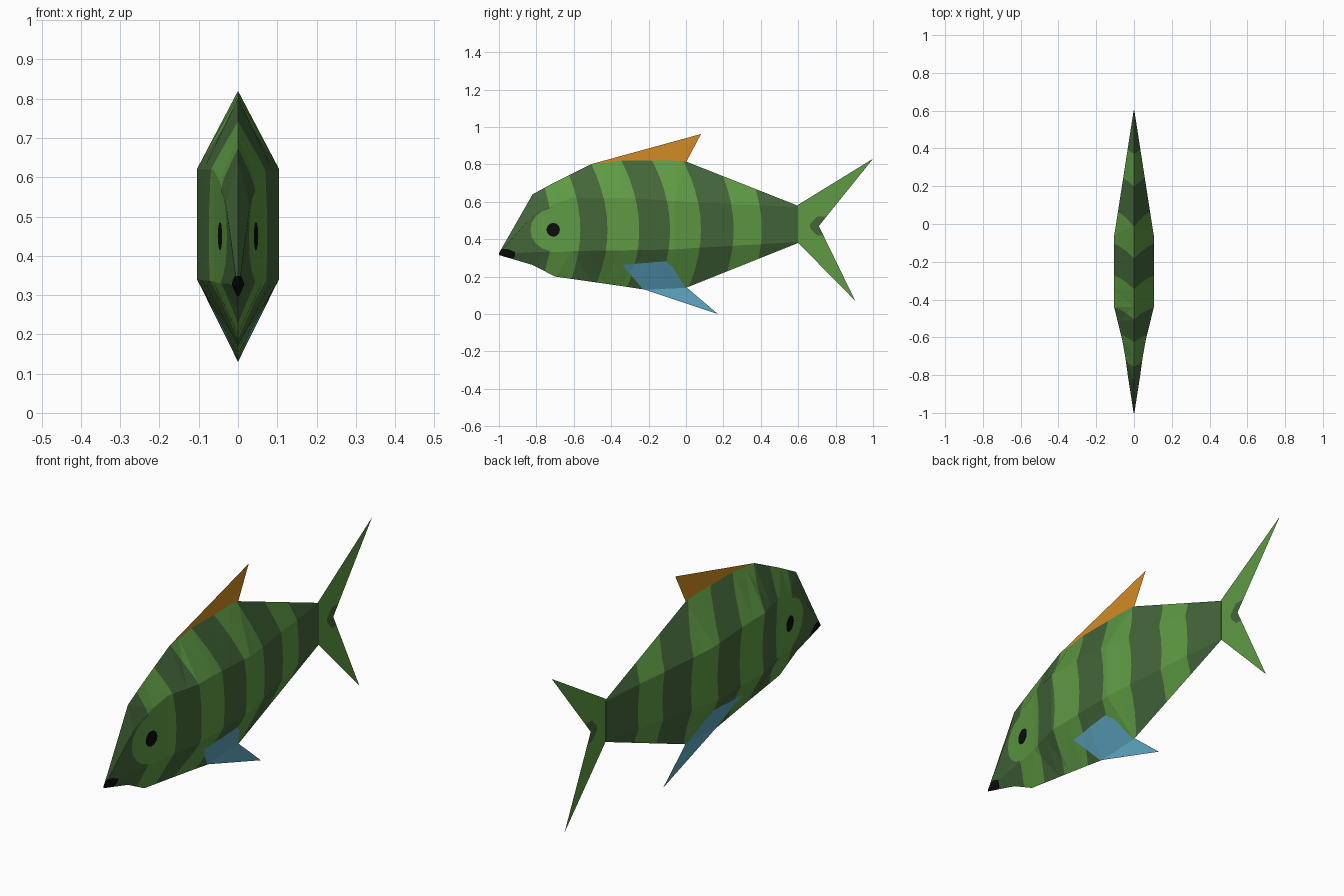
import bpy, bmesh, math
from mathutils import Vector

if "Cube" in bpy.data.objects:
    bpy.data.objects.remove(bpy.data.objects["Cube"])

def mat(name, r, g, b):
    m = bpy.data.materials.new(name)
    lin = [((c / 255 + 0.055) / 1.055) ** 2.4 if c > 10 else c / 255 / 12.92 for c in (r, g, b)]
    m.diffuse_color = (*lin, 1)
    m.use_nodes = True
    m.node_tree.nodes["Principled BSDF"].inputs["Base Color"].default_value = m.diffuse_color
    return m

MATS = [mat("dark_green", 67, 102, 57), mat("light_green", 94, 154, 68),
        mat("black", 11, 12, 11), mat("orange", 211, 139, 37), mat("blue", 94, 167, 195)]
DARK, LIGHT, BLACK, ORANGE, BLUE = range(5)

def finish(bm, name):
    me = bpy.data.meshes.new(name)
    bm.to_mesh(me)
    bm.free()
    for m in MATS:
        me.materials.append(m)
    ob = bpy.data.objects.new(name, me)
    bpy.context.collection.objects.link(ob)
    return ob

def bisect(bm, faces, co, no):
    geom = set(faces)
    for f in faces:
        geom.update(f.edges, f.verts)
    bmesh.ops.bisect_plane(bm, geom=list(geom), dist=1e-5, plane_co=co, plane_no=no)

def paint(bm, pts, index):
    """Cut a convex side-view outline (y, z) into both sides and colour it."""
    cy = sum(p[0] for p in pts) / len(pts)
    cz = sum(p[1] for p in pts) / len(pts)
    planes = []
    for a, b in zip(pts, pts[1:] + pts[:1]):
        no = Vector((0, b[1] - a[1], a[0] - b[0])).normalized()
        co = Vector((0, *a))
        if (Vector((0, cy, cz)) - co).dot(no) > 0:
            no = -no
        planes.append((co, no))

    def candidates():
        def inside(f, co, no):
            return any((v.co - co).dot(no) < -1e-5 for v in f.verts)
        return [f for f in bm.faces if all(inside(f, *p) for p in planes)]

    for co, no in planes:
        bisect(bm, candidates(), co, no)
    for f in bm.faces:
        c = f.calc_center_median()
        if all((c - co).dot(no) < 0 for co, no in planes):
            f.material_index = index

def circle(cy, cz, ry, rz, n=18):
    return [(cy + ry * math.cos(2 * math.pi * i / n), cz + rz * math.sin(2 * math.pi * i / n)) for i in range(n)]

# Body: six-sided sections (y, top, upper ridge, lower ridge, bottom, half width)
SECTIONS = [
    (-1.0, .325, .322, .318, .315, .002),
    (-.82, .64, .53, .33, .262, .030),
    (-.70, .705, .59, .33, .20, .047),
    (-.61, .75, .62, .335, .187, .063),
    (-.51, .80, .62, .338, .173, .088),
    (-.44, .808, .62, .34, .163, .105),
    (-.35, .82, .62, .34, .15, .105),
    (-.22, .82, .615, .342, .13, .105),
    (-.06, .82, .605, .345, .137, .105),
    (0, .815, .60, .35, .14, .095),
    (.60, .578, .570, .385, .380, .002),
]
bm = bmesh.new()
rings = []
for y, t, u, l, b, w in SECTIONS:
    rings.append([bm.verts.new(p) for p in
                  ((0, y, t), (w, y, u), (w, y, l), (0, y, b), (-w, y, l), (-w, y, u))])
for r, s in zip(rings, rings[1:]):
    for i in range(6):
        j = (i + 1) % 6
        bm.faces.new((r[i], r[j], s[j], s[i]))
bm.faces.new(rings[0][::-1])
bm.faces.new(rings[-1])
bmesh.ops.recalc_face_normals(bm, faces=bm.faces[:])
bmesh.ops.triangulate(bm, faces=bm.faces[:])

# Stripes: straighten the curved bands, cut across, bend back
STEP, MID = .07, .45
def bend(z):
    k = (z - MID) / STEP
    i = math.floor(k)
    a, b = .7 * (i * STEP) ** 2, .7 * ((i + 1) * STEP) ** 2
    return a + (b - a) * (k - i)

for i in range(-4, 6):
    bisect(bm, bm.faces[:], (0, 0, MID + i * STEP), (0, 0, 1))
for v in bm.verts:
    v.co.y += bend(v.co.z)
EDGES = (-.72, -.565, -.42, -.25, -.085, .08, .255, .405)
for y in EDGES:
    bisect(bm, bm.faces[:], (0, y, 0), (0, 1, 0))
for f in bm.faces:
    c = f.calc_center_median()
    f.material_index = LIGHT if sum(c.y > y for y in EDGES) % 2 else DARK
for v in bm.verts:
    v.co.y -= bend(v.co.z)

# Eyes, nose tip and the painted root of the lower fin
paint(bm, circle(-.705, .45, .127, .115), LIGHT)
paint(bm, circle(-.71, .45, .036, .037, 12), BLACK)
paint(bm, [(-1.02, .30), (-1.02, .35), (-.95, .347), (-.912, .33), (-.918, .298), (-.96, .298)], BLACK)
paint(bm, [(-.34, .262), (-.11, .282), (-.07, .25), (.0, .135), (-.22, .12)], BLUE)
finish(bm, "body")

# Flat fins: side-view outlines in the centre plane
def sheet(name, outlines, index, patch=None):
    bm = bmesh.new()
    for pts in outlines:
        f = bm.faces.new([bm.verts.new((0, y, z)) for y, z in pts])
        f.material_index = index
    bmesh.ops.remove_doubles(bm, verts=bm.verts[:], dist=1e-5)
    if patch:
        paint(bm, patch, DARK)
    finish(bm, name)

sheet("dorsal_fin", [[(-.51, .80), (-.35, .815), (0, .81), (.08, .962)]], ORANGE)
sheet("lower_fin", [[(-.22, .13), (.17, 0), (0, .145)]], BLUE)
sheet("tail_fin", [[(.59, .578), (.595, .47), (.71, .47), (1.0, .83)],
                   [(.595, .47), (.60, .38), (.905, .07), (.71, .47)]], LIGHT,
      [(.663, .48), (.663, .46), (.70, .42), (.75, .42), (.75, .52), (.70, .52)])
